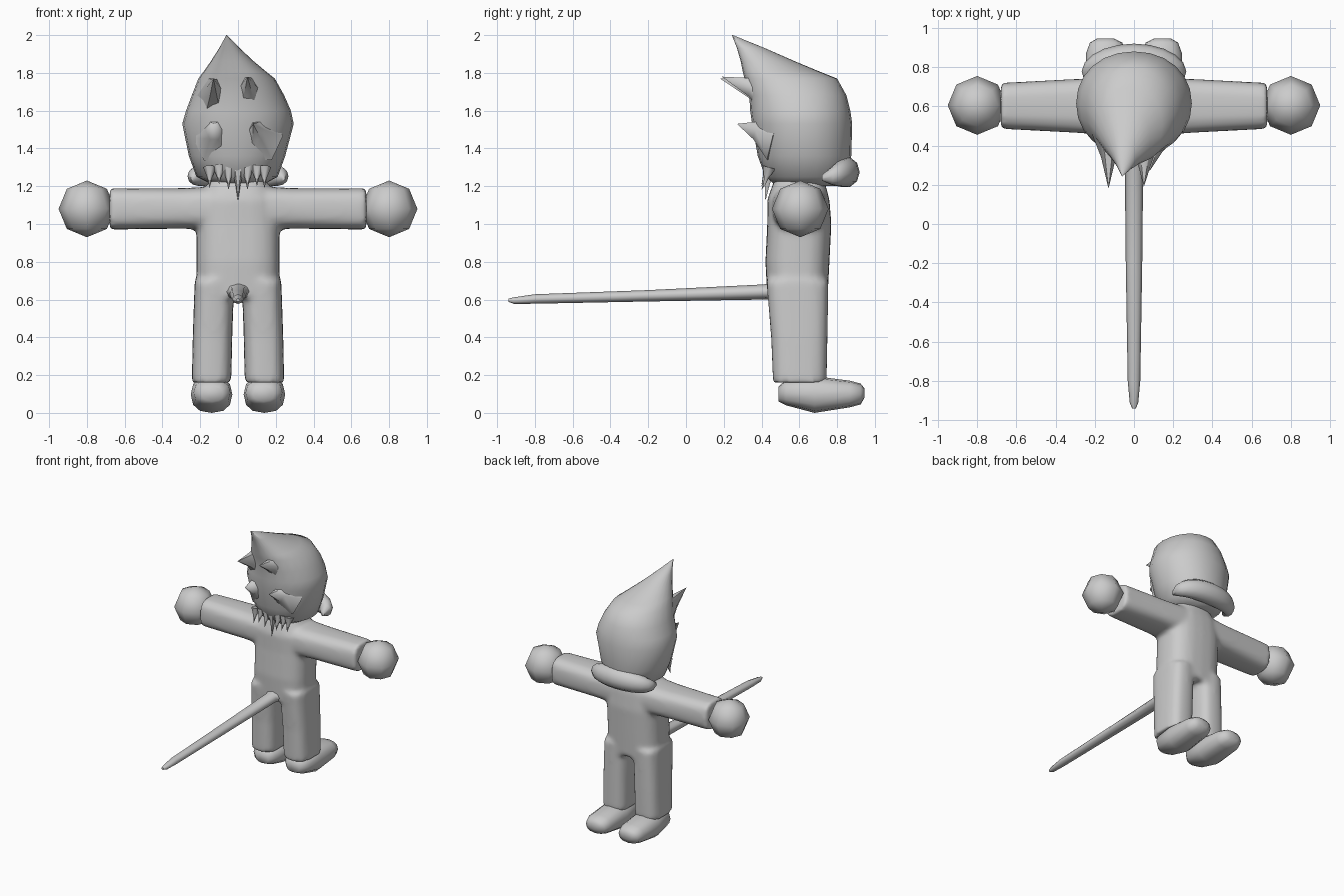
import bpy, bmesh, math
from mathutils import Vector

cube = bpy.data.objects.get("Cube")
if cube:
    bpy.data.objects.remove(cube)

grey = bpy.data.materials.new("plain_grey")
grey.use_nodes = True
COLOUR = (0.6, 0.6, 0.6, 1)
grey.diffuse_color = COLOUR
grey.node_tree.nodes["Principled BSDF"].inputs["Base Color"].default_value = COLOUR


def finish(name, bm, angle=50):
    bmesh.ops.recalc_face_normals(bm, faces=bm.faces)
    mesh = bpy.data.meshes.new(name)
    bm.to_mesh(mesh)
    bm.free()
    mesh.materials.append(grey)
    obj = bpy.data.objects.new(name, mesh)
    bpy.context.collection.objects.link(obj)
    bpy.ops.object.select_all(action="DESELECT")
    obj.select_set(True)
    bpy.context.view_layer.objects.active = obj
    bpy.ops.object.shade_smooth_by_angle(angle=math.radians(angle))
    return obj


def place(axis, t, u, v):
    return {"x": (t, u, v), "y": (u, t, v), "z": (u, v, t)}[axis]


def loft(bm, axis, rings, power=2.0, sides=16, side=1):
    """Rings are (position, u_min, u_max, v_min, v_max) along the axis."""
    loops = []
    for t, u0, u1, v0, v1 in rings:
        loop = []
        for i in range(sides):
            a = math.tau * i / sides
            c, s = math.cos(a), math.sin(a)
            u = (u0 + u1) / 2 + (u1 - u0) / 2 * math.copysign(abs(c) ** (2 / power), c)
            v = (v0 + v1) / 2 + (v1 - v0) / 2 * math.copysign(abs(s) ** (2 / power), s)
            p = Vector(place(axis, t, u, v))
            p.x *= side
            loop.append(bm.verts.new(p))
        loops.append(loop)
    for a, b in zip(loops, loops[1:]):
        for i in range(sides):
            j = (i + 1) % sides
            bm.faces.new((a[i], a[j], b[j], b[i]))
    bm.faces.new(loops[0])
    bm.faces.new(loops[-1])


def spike(bm, base, tip, width, depth, sides=6):
    """Tapered hair lock, bowed inwards halfway."""
    base, tip = Vector(base), Vector(tip)
    along = (tip - base).normalized()
    across = Vector((1, 0, 0))
    across = (across - along * across.dot(along)).normalized()
    up = along.cross(across)
    loops = []
    for f, r in ((0, 1), (0.5, 0.38)):
        mid = base.lerp(tip, f)
        loops.append([bm.verts.new(mid + across * width * r * math.cos(math.tau * i / sides)
                                   + up * depth * r * math.sin(math.tau * i / sides))
                      for i in range(sides)])
    end = bm.verts.new(tip)
    for i in range(sides):
        j = (i + 1) % sides
        bm.faces.new((loops[0][i], loops[0][j], loops[1][j], loops[1][i]))
        bm.faces.new((loops[1][i], loops[1][j], end))
    bm.faces.new(loops[0])


# Torso, arms and legs, blended into one skin
bm = bmesh.new()
loft(bm, "z", [(0.61, -0.22, 0.22, 0.43, 0.75), (0.8, -0.22, 0.22, 0.42, 0.76),
               (1.0, -0.22, 0.22, 0.43, 0.77), (1.13, -0.21, 0.21, 0.43, 0.76),
               (1.24, -0.14, 0.14, 0.47, 0.73)], 2.8, 24)
for side in (1, -1):
    loft(bm, "z", [(0.16, 0.035, 0.245, 0.46, 0.745), (0.4, 0.03, 0.24, 0.45, 0.75),
                   (0.7, 0.02, 0.23, 0.425, 0.755)], 3, 20, side)
    loft(bm, "x", [(0.1, 0.45, 0.75, 0.97, 1.2), (0.3, 0.465, 0.74, 0.975, 1.19),
                   (0.68, 0.485, 0.72, 0.97, 1.19)], 3, 20, side)
body = finish("body", bm)
remesh = body.modifiers.new("blend", "REMESH")
remesh.mode = "VOXEL"
remesh.voxel_size = 0.016
remesh.use_smooth_shade = True
soften = body.modifiers.new("soften", "SMOOTH")
soften.factor = 0.5
soften.iterations = 8

# Hands and feet
for side, word in ((1, "left"), (-1, "right")):
    bm = bmesh.new()
    bmesh.ops.create_uvsphere(bm, u_segments=8, v_segments=4, radius=0.15)
    bmesh.ops.translate(bm, verts=bm.verts, vec=(0.8 * side, 0.605, 1.08))
    finish(word + "_hand", bm, 80)
    bm = bmesh.new()
    loft(bm, "y", [(0.49, 0.08, 0.19, 0.06, 0.14), (0.53, 0.04, 0.235, 0.04, 0.175),
                   (0.68, 0.03, 0.25, 0.0, 0.195), (0.87, 0.04, 0.245, 0.03, 0.17),
                   (0.925, 0.06, 0.225, 0.045, 0.155), (0.945, 0.1, 0.19, 0.08, 0.13)],
         2.4, 12, side)
    finish(word + "_foot", bm, 80)

# Tail
bm = bmesh.new()
loft(bm, "y", [(0.5, -0.1, 0.1, 0.6, 0.7), (0.41, -0.048, 0.048, 0.6, 0.68),
               (-0.2, -0.042, 0.042, 0.59, 0.65), (-0.8, -0.032, 0.032, 0.578, 0.628),
               (-0.91, -0.022, 0.022, 0.577, 0.612), (-0.94, -0.01, 0.01, 0.588, 0.605)], 2, 8)
finish("tail", bm, 60)

# Head drawn up into a forward leaning crest
bm = bmesh.new()
loft(bm, "z", [(1.2, -0.12, 0.12, 0.48, 0.82), (1.25, -0.22, 0.21, 0.42, 0.85),
               (1.36, -0.26, 0.25, 0.38, 0.875), (1.53, -0.295, 0.295, 0.35, 0.88),
               (1.6, -0.275, 0.28, 0.34, 0.87), (1.68, -0.245, 0.245, 0.335, 0.85),
               (1.77, -0.21, 0.195, 0.31, 0.8), (1.81, -0.18, 0.145, 0.3, 0.7),
               (1.86, -0.145, 0.085, 0.29, 0.58), (1.93, -0.1, 0.01, 0.27, 0.42),
               (2.0, -0.062, -0.058, 0.243, 0.248)], 2.1, 24)
finish("head", bm, 60)

# Hair locks around the face
bm = bmesh.new()
for base, tip, width, depth in (
        ((-0.13, 0.5, 1.67), (-0.13, 0.18, 1.77), 0.1, 0.15),
        ((0.06, 0.5, 1.67), (0.05, 0.19, 1.78), 0.12, 0.15),
        ((-0.12, 0.48, 1.46), (-0.13, 0.27, 1.53), 0.12, 0.15),
        ((0.12, 0.48, 1.46), (0.08, 0.27, 1.53), 0.12, 0.15)):
    spike(bm, base, tip, width, depth)
finish("face_hair", bm, 60)

# Jagged fringe under the chin
bm = bmesh.new()
for x, y, low in ((-0.15, 0.41, 1.19), (-0.05, 0.4, 1.18), (0, 0.42, 1.12),
                  (0.05, 0.4, 1.18), (0.14, 0.41, 1.19), (-0.1, 0.4, 1.21), (0.1, 0.4, 1.2)):
    spike(bm, (x, 0.44, 1.3), (x, y, low), 0.035, 0.04)
finish("chin_fringe", bm, 60)

# Flipped roll of hair at the nape
bm = bmesh.new()
previous = None
for i in range(13):
    a = math.pi * i / 12
    c, s = math.cos(a), math.sin(a)
    radius = 0.015 + 0.06 * s ** 0.6
    centre = Vector((0.235 * c, 0.72 + 0.125 * s ** 0.7, 1.245 + 0.03 * s))
    out = Vector((c, s, 0)).normalized()
    loop = [bm.verts.new(centre + out * radius * math.cos(math.tau * k / 10)
                         + Vector((0, 0, radius * 1.1 * math.sin(math.tau * k / 10))))
            for k in range(10)]
    if previous:
        for k in range(10):
            m = (k + 1) % 10
            bm.faces.new((previous[k], previous[m], loop[m], loop[k]))
    else:
        bm.faces.new(loop)
    previous = loop
bm.faces.new(previous)
finish("nape_roll", bm, 70)
